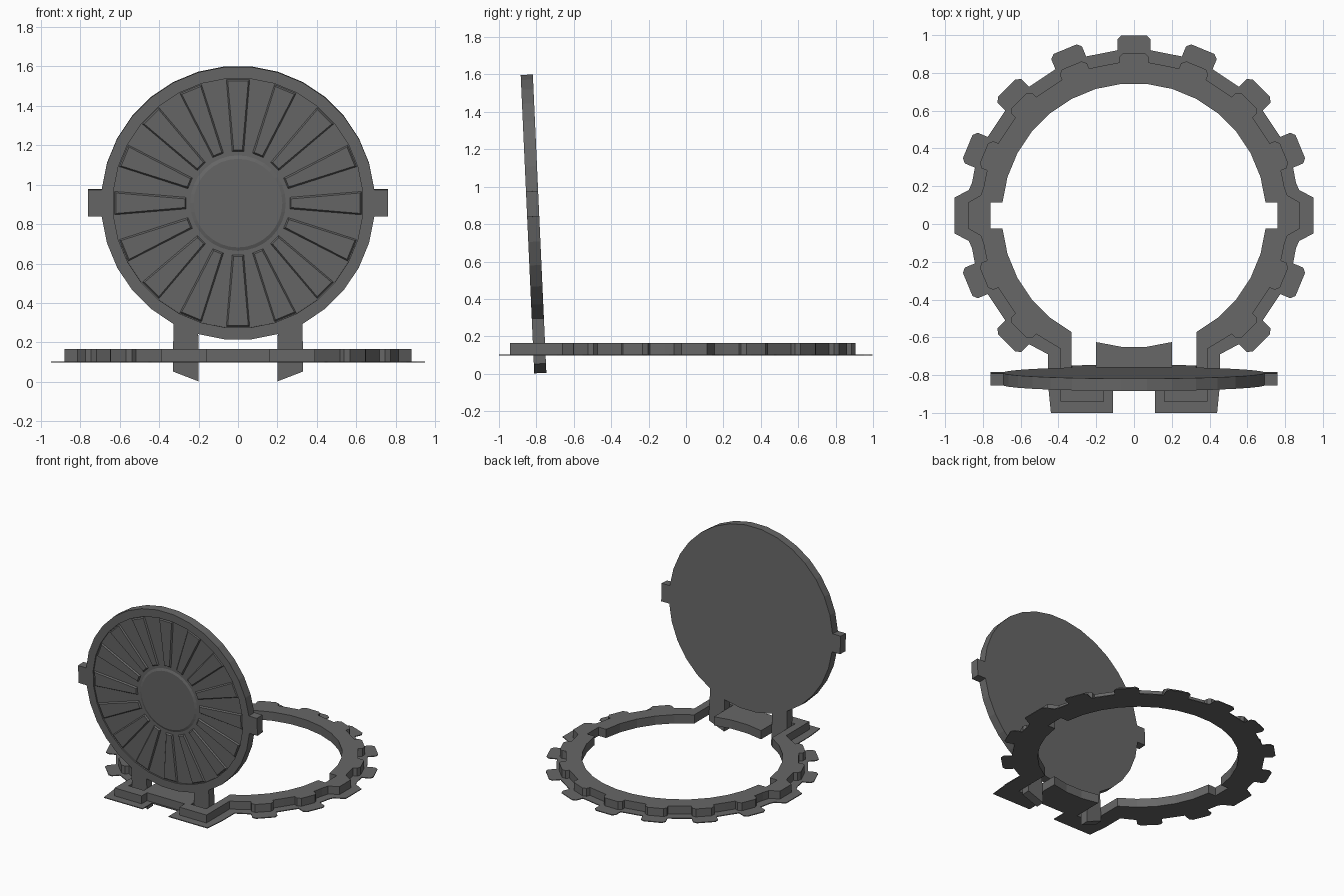
import bpy, bmesh, math
from mathutils import Matrix

if "Cube" in bpy.data.objects:
    bpy.data.objects.remove(bpy.data.objects["Cube"])

iron = bpy.data.materials.new("dark_iron_grey")
iron.diffuse_color = (0.135, 0.135, 0.135, 1)
iron.use_nodes = True
iron.node_tree.nodes["Principled BSDF"].inputs["Base Color"].default_value = iron.diffuse_color
CY = 0.045                       # ring centre in y
STEP = math.radians(11.25)       # 32 sided circles


def finish(name, bm, matrix):
    bmesh.ops.recalc_face_normals(bm, faces=bm.faces[:])
    me = bpy.data.meshes.new(name)
    bm.to_mesh(me)
    bm.free()
    me.materials.append(iron)
    ob = bpy.data.objects.new(name, me)
    ob.matrix_world = matrix
    bpy.context.collection.objects.link(ob)
    return ob


def half_prism(name, pts, lo, hi, matrix=Matrix()):
    """Extrude the x >= 0 half of an outline and mirror it."""
    bm = bmesh.new()
    n = len(pts)
    a = [bm.verts.new((x, y, lo)) for x, y in pts]
    b = [bm.verts.new((x, y, hi)) for x, y in pts]
    bm.faces.new(a)
    bm.faces.new(b)
    for i in range(n):
        j = (i + 1) % n
        if abs(pts[i][0]) < 1e-5 and abs(pts[j][0]) < 1e-5:
            continue             # leave the mirror seam open
        bm.faces.new((a[i], a[j], b[j], b[i]))
    ob = finish(name, bm, matrix)
    mod = ob.modifiers.new("mirror", 'MIRROR')
    mod.use_axis[0] = True
    return ob


def arc(r, first, last, cy=0.0):
    """Half-step circle points, clockwise from straight up."""
    return [(r * math.sin((i + .5) * STEP), cy + r * math.cos((i + .5) * STEP))
            for i in range(first, last)]


def toothed_edge(rv, ro, w, side_ro, side_w):
    """Outer ring edge with teeth every 22.5 degrees, wide tooth at the side."""
    pts = []
    for k in range(7):
        a = math.radians(90 - 22.5 * k)
        c, s = math.cos(a), math.sin(a)
        if k == 4:
            prof = [(rv, side_w + .04), (side_ro, side_w)]
        else:
            prof = [(rv, w), (ro - .02, w), (ro, w - .022)]
        loc = [(r, -t) for r, t in prof] + [(r, t) for r, t in prof[::-1]]
        if k == 0:
            loc = [(ro, 0)] + loc[len(prof):]
        pts += [(r * c + t * s, CY + r * s - t * c) for r, t in loc]
        if k < 6:                # valley between teeth
            m = a - math.radians(11.25)
            pts.append((rv * math.cos(m), CY + rv * math.sin(m)))
    return [(max(x, 0.0), y) for x, y in pts]


# Inner edge of the frame: hinge bar, arm slot, ring bore with side notch
bore = arc(.70, 0, 14, CY)
notch = [(.76, CY + .07), (.76, CY - .07)]
bore = bore[:8] + notch + bore[8:]
inner = [(0, CY - .695), (.068, CY - .695), (.20, CY - .67), (.20, -.855),
         (.33, -.855)] + bore[::-1] + [(0, bore[0][1])]

# Raised frame ring with teeth and hinge blocks
raised = toothed_edge(.81, .86, .078, .88, .068) + [
    (.39, -.66), (.39, -.94), (.16, -.94), (.16, -.875), (0, -.875)]
half_prism("frame_ring", raised + inner, .10, .165)

# Thin flange under the ring
flange = toothed_edge(.875, .953, .088, .95, .095) + [
    (.455, -.69), (.455, -.85), (.44, -1.0), (.11, -1.0), (.11, -.885), (0, -.885)]
half_prism("frame_flange", flange + inner, .098, .104)

# Open lid, leaning slightly forward; local z is its front
LID = Matrix.Translation((0, -.82, .9075)) @ Matrix.Rotation(math.radians(92.6), 4, 'X')
edge = arc(.695, 0, 16)
edge = ([(0, edge[0][1])] + edge[:8] + [(.76, .068), (.76, -.068)] + edge[8:14]
        + [(.33, -.855), (.20, -.905)] + edge[14:] + [(0, edge[15][1])])
half_prism("lid_plate", edge, -.0325, .022, LID)

# Raised lid rim (also covers tabs and arms)
hole = arc(.635, 0, 16)
hole = [(0, hole[-1][1])] + hole[::-1] + [(0, hole[0][1])]
half_prism("lid_rim", edge + hole, .022, .0325, LID)

# Radial ribs with sloping sides
bm = bmesh.new()
for k in range(16):
    rot = Matrix.Rotation(k * math.pi / 8, 4, 'Z')

    def loop(d, z):
        return [bm.verts.new(rot @ Matrix.Translation(p) @ Matrix().translation) for p in
                ((.262 + d, -.03 + d, z), (.628 - d, -.06 + d, z),
                 (.628 - d, .06 - d, z), (.262 + d, .03 - d, z))]
    low, top = loop(0, .021), loop(.008, .032)
    bm.faces.new(top)
    for i in range(4):
        j = (i + 1) % 4
        bm.faces.new((low[i], low[j], top[j], top[i]))
    bm.faces.new(low[::-1])
finish("lid_ribs", bm, LID)

# Low centre disc of the lid
bm = bmesh.new()
bmesh.ops.create_cone(bm, cap_ends=True, segments=32, radius1=.245, radius2=.225, depth=.008,
                      matrix=Matrix.Translation((0, 0, .025)))
finish("lid_centre", bm, LID)
